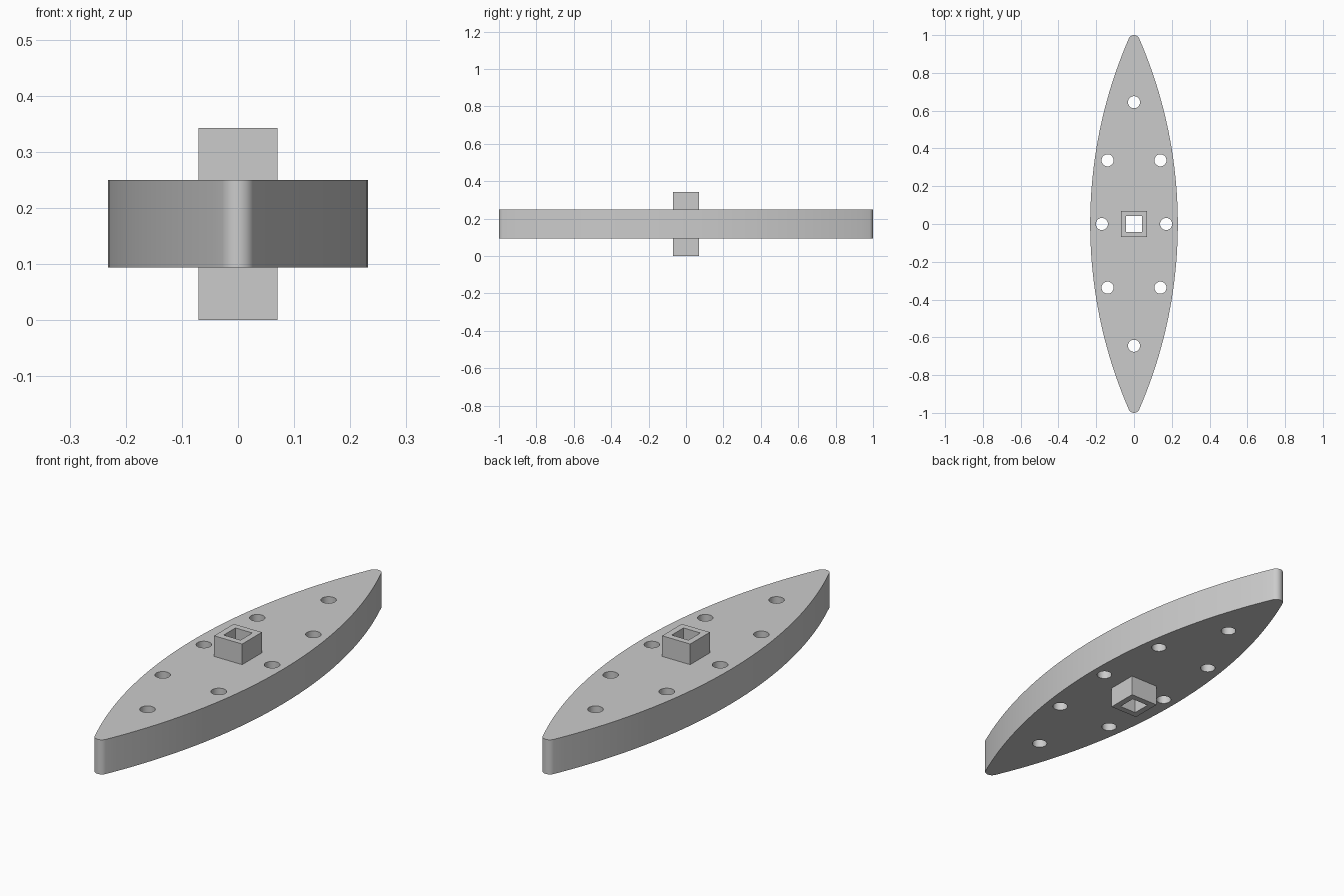
import bpy
import bmesh
from math import sin, cos, pi, asin, radians

cube = bpy.data.objects.get("Cube")
if cube:
    bpy.data.objects.remove(cube, do_unlink=True)

grey = bpy.data.materials.new("plain grey")
grey.use_nodes = True
colour = (0.6, 0.6, 0.6, 1)
grey.diffuse_color = colour
grey.node_tree.nodes["Principled BSDF"].inputs["Base Color"].default_value = colour


def arc(cx, cy, r, start, end, n):
    return [(cx + r * cos(start + (end - start) * i / n),
             cy + r * sin(start + (end - start) * i / n)) for i in range(n + 1)]


def circle(cx, cy, r, n=32):
    return arc(cx, cy, r, 0, 2 * pi, n)[:-1]


def square(h):
    return [(-h, -h), (h, -h), (h, h), (-h, h)]


def extrude(name, loops, z0, z1):
    """Fill the first loop minus the others and extrude it from z0 to z1."""
    curve = bpy.data.curves.new(name, "CURVE")
    curve.dimensions = "2D"
    curve.fill_mode = "BOTH"
    curve.extrude = (z1 - z0) / 2
    for loop in loops:
        spline = curve.splines.new("POLY")
        spline.points.add(len(loop) - 1)
        for point, (x, y) in zip(spline.points, loop):
            point.co = (x, y, 0, 1)
        spline.use_cyclic_u = True
    obj = bpy.data.objects.new(name, curve)
    bpy.context.collection.objects.link(obj)
    bpy.ops.object.select_all(action="DESELECT")
    obj.select_set(True)
    bpy.context.view_layer.objects.active = obj
    bpy.ops.object.convert(target="MESH")
    obj = bpy.context.object
    obj.name = name
    # Weld the caps to the walls and settle the part at its height
    bm = bmesh.new()
    bm.from_mesh(obj.data)
    bmesh.ops.remove_doubles(bm, verts=bm.verts, dist=0.0001)
    bmesh.ops.translate(bm, verts=bm.verts, vec=(0, 0, (z0 + z1) / 2))
    bmesh.ops.recalc_face_normals(bm, faces=bm.faces)
    bm.to_mesh(obj.data)
    bm.free()
    obj.data.materials.clear()
    obj.data.materials.append(grey)
    bpy.ops.object.shade_smooth_by_angle(angle=radians(30))
    return obj


# Pointed oval outline: two wide arcs tangent to small rounded tips
half_width, tip = 0.232, 0.03
big = ((1 - tip) ** 2 + half_width ** 2 - tip ** 2) / (2 * (half_width - tip))
sweep = asin((1 - tip) / (big - tip))
right_side = arc(half_width - big, 0, big, -sweep, sweep, 40)
back_tip = arc(0, 1 - tip, tip, sweep, pi - sweep, 12)[1:-1]
half = right_side + back_tip
outline = half + [(-x, -y) for x, y in half]

# Ring of round through holes around the square bore
spots = [(0, s * 0.645) for s in (-1, 1)] + [(s * 0.17, 0) for s in (-1, 1)]
spots += [(sx * 0.14, sy * 0.337) for sx in (-1, 1) for sy in (-1, 1)]
holes = [circle(x, y, 0.032) for x, y in spots]
bore = square(0.042)

extrude("plate", [outline, bore] + holes, 0.094, 0.25)

# Square collars above and below the plate
extrude("upper_collar", [square(0.07), bore], 0.25, 0.343)
extrude("lower_collar", [square(0.07), bore], 0, 0.094)
